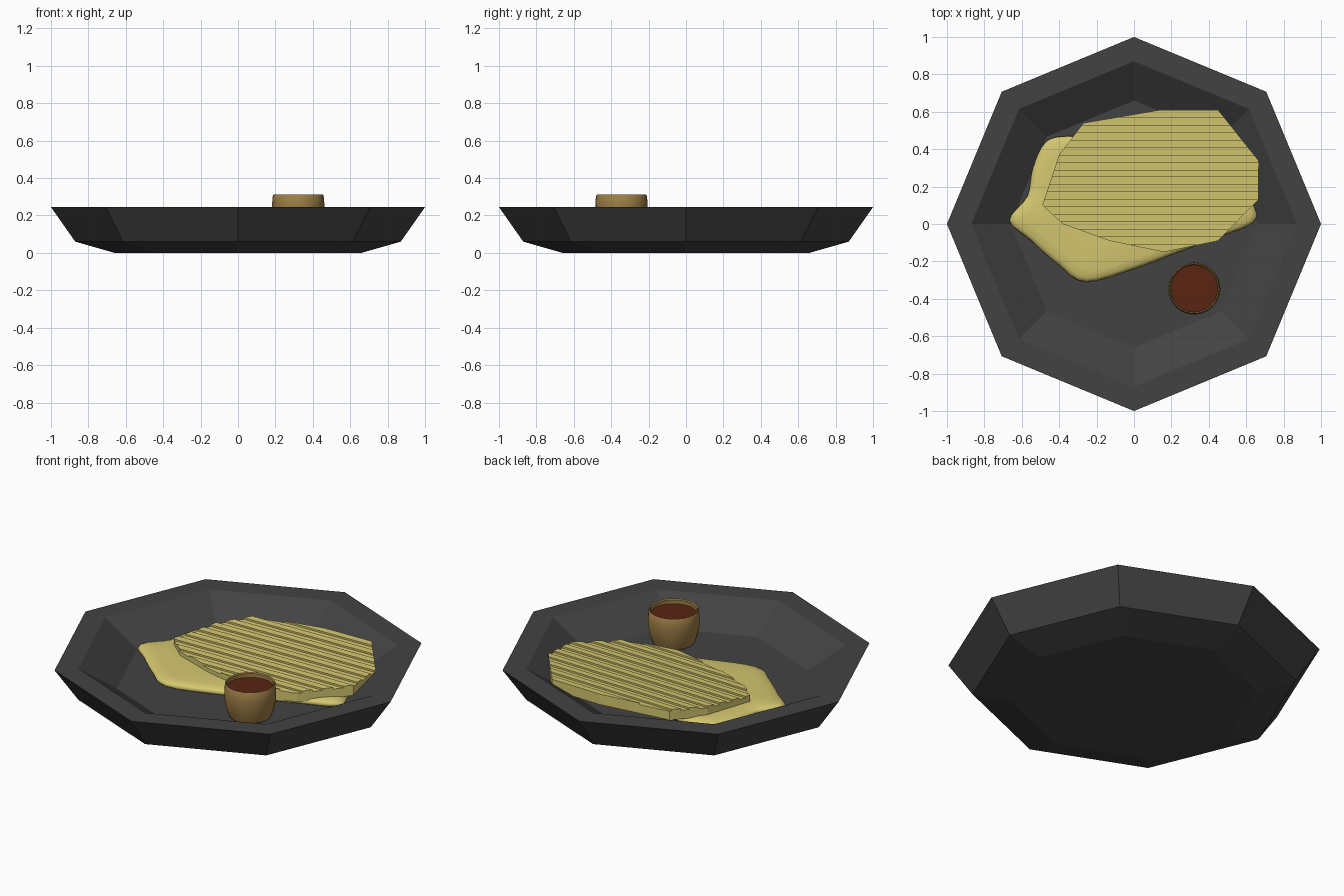
import bpy
import bmesh
import math
from mathutils import Vector

if "Cube" in bpy.data.objects:
    bpy.data.objects.remove(bpy.data.objects["Cube"], do_unlink=True)


def material(name, rgb):
    m = bpy.data.materials.new(name)
    m.use_nodes = True
    m.diffuse_color = (*rgb, 1)
    m.node_tree.nodes["Principled BSDF"].inputs["Base Color"].default_value = (*rgb, 1)
    return m


SLATE = material("dark slate", (0.055, 0.055, 0.055))
CREAM = material("golden cream", (0.66, 0.57, 0.16))
CLAY = material("brown clay", (0.34, 0.21, 0.06))
SAUCE = material("red brown sauce", (0.1, 0.018, 0.006))


def finish(bm, name, mat, smooth=None):
    bmesh.ops.recalc_face_normals(bm, faces=bm.faces)
    mesh = bpy.data.meshes.new(name)
    bm.to_mesh(mesh)
    bm.free()
    obj = bpy.data.objects.new(name, mesh)
    bpy.context.collection.objects.link(obj)
    mesh.materials.append(mat)
    if smooth:
        bpy.ops.object.select_all(action="DESELECT")
        obj.select_set(True)
        bpy.context.view_layer.objects.active = obj
        bpy.ops.object.shade_smooth_by_angle(angle=math.radians(smooth))
    return obj


def skin(bm, rings):
    """Join closed rings of points with quads and cap both ends."""
    loops = [[bm.verts.new(p) for p in ring] for ring in rings]
    n = len(loops[0])
    for a, b in zip(loops, loops[1:]):
        for i in range(n):
            j = (i + 1) % n
            bm.faces.new((a[i], a[j], b[j], b[i]))
    bm.faces.new(loops[0])
    bm.faces.new(loops[-1])


def lathe(name, profile, sides, mat, centre=(0, 0), smooth=None):
    bm = bmesh.new()
    turns = [math.tau * k / sides for k in range(sides)]
    skin(bm, [[(centre[0] + r * math.cos(t), centre[1] + r * math.sin(t), z)
               for t in turns] for r, z in profile])
    return finish(bm, name, mat, smooth)


# Octagonal plate with a flat rim
lathe("plate", [(0.66, 0), (0.87, 0.06), (1, 0.245), (0.87, 0.245), (0.66, 0.11)],
      8, SLATE)

# Sauce cup and its contents
CUP = (0.322, -0.345)
lathe("sauce_cup", [(0.1, 0.112), (0.114, 0.12), (0.13, 0.165), (0.139, 0.22),
                    (0.14, 0.26), (0.136, 0.305), (0.132, 0.311), (0.126, 0.305),
                    (0.126, 0.25)], 24, CLAY, CUP, 40)
lathe("sauce", [(0.127, 0.255), (0.127, 0.282)], 24, SAUCE, CUP)

# Soft spread lying on the plate floor
spread = [(-0.665, 0.02), (-0.57, 0.15), (-0.54, 0.3), (-0.47, 0.44), (-0.35, 0.47),
          (-0.1, 0.46), (0.25, 0.46), (0.52, 0.28), (0.63, 0.12), (0.64, 0.01),
          (0.45, -0.07), (0.2, -0.165), (0, -0.24), (-0.26, -0.31), (-0.4, -0.22),
          (-0.55, -0.09)]


def rounded(points, steps=4):
    """Smooth closed curve through the points."""
    pts = [Vector(p) for p in points]
    n = len(pts)
    out = []
    for i in range(n):
        a, b, c, d = (pts[(i + k) % n] for k in (-1, 0, 1, 2))
        for s in range(steps):
            t = s / steps
            out.append(b + (c - a) * t / 2 + (2 * a - 5 * b + 4 * c - d) * t ** 2 / 2
                       + (3 * b - a - 3 * c + d) * t ** 3 / 2)
    return out


outline = rounded(spread)
middle = Vector((-0.05, 0.1))
bm = bmesh.new()
skin(bm, [[(*(middle + (p - middle) * s), z) for p in outline]
          for s, z in [(0.97, 0.111), (1, 0.122), (0.985, 0.135), (0.95, 0.144),
                       (0.85, 0.15), (0.5, 0.152)]])
finish(bm, "creamy_spread", CREAM, 80)

# Tilted slab with raised grill ridges running across it
slab = [(-0.49, 0.1), (-0.4, 0.37), (-0.27, 0.54), (0.14, 0.61), (0.45, 0.61),
        (0.665, 0.34), (0.665, 0.13), (0.45, -0.09), (0.16, -0.15), (-0.13, -0.09),
        (-0.38, 0)]


def tilt(bm):
    for v in bm.verts:
        v.co.z += 0.015 * v.co.x + 0.045 * v.co.y


bm = bmesh.new()
skin(bm, [[(x, y, z) for x, y in slab] for z in (0.128, 0.18)])
tilt(bm)
finish(bm, "grilled_slab", CREAM)

ridges = bmesh.new()
pitch = 0.08
for k in range(10):
    low = -0.15 + k * pitch
    band = bmesh.new()
    skin(band, [[(x, y, z) for x, y in slab] for z in (0.179, 0.19)])
    for y, side in ((low, -1), (low + pitch / 2, 1)):
        geom = band.verts[:] + band.edges[:] + band.faces[:]
        cut = bmesh.ops.bisect_plane(band, geom=geom, plane_co=(0, y, 0),
                                     plane_no=(0, side, 0), clear_outer=True)
        edges = [e for e in cut["geom_cut"] if isinstance(e, bmesh.types.BMEdge)]
        if edges:
            bmesh.ops.holes_fill(band, edges=edges)
    piece = bpy.data.meshes.new("ridge_piece")
    band.to_mesh(piece)
    band.free()
    ridges.from_mesh(piece)
    bpy.data.meshes.remove(piece)
tilt(ridges)
finish(ridges, "grill_ridges", CREAM)
